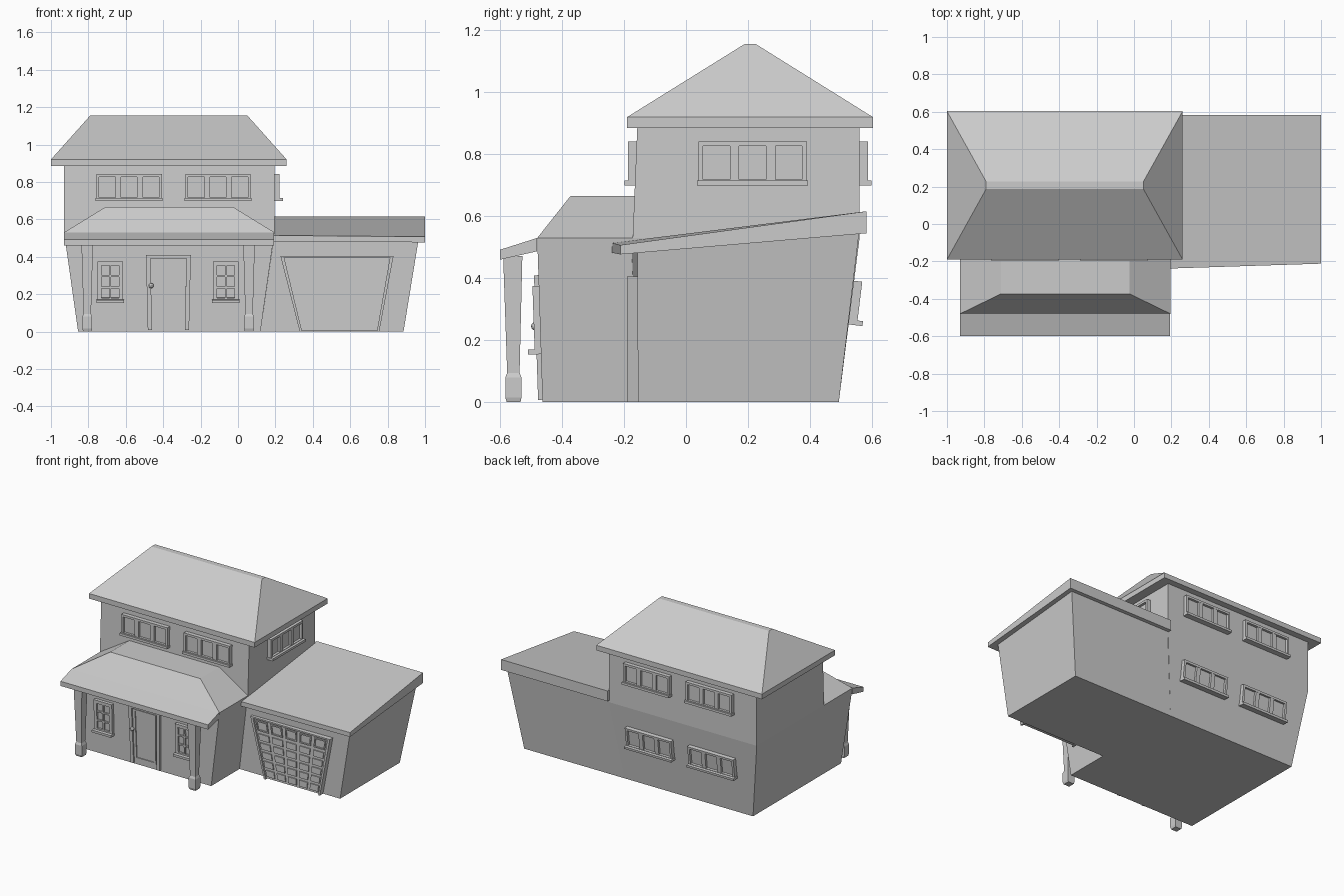
import bpy, bmesh
from math import pi
from mathutils import Matrix, Vector

if "Cube" in bpy.data.objects:
    bpy.data.objects.remove(bpy.data.objects["Cube"])


def finish(name, bm):
    bmesh.ops.recalc_face_normals(bm, faces=bm.faces)
    me = bpy.data.meshes.new(name)
    bm.to_mesh(me)
    bm.free()
    ob = bpy.data.objects.new(name, me)
    bpy.context.collection.objects.link(ob)
    return ob


def loft(name, rings, caps=(True, True), skip=()):
    """Join equal-length point rings; skip lists the side indices left open."""
    bm = bmesh.new()
    vs = [[bm.verts.new(p) for p in r] for r in rings]
    n = len(vs[0])
    for a, b in zip(vs, vs[1:]):
        for i in range(n):
            if i not in skip:
                j = (i + 1) % n
                bm.faces.new((a[i], a[j], b[j], b[i]))
    if caps[0]:
        bm.faces.new(vs[0])
    if caps[1]:
        bm.faces.new(vs[-1])
    return finish(name, bm)


def rect(x0, x1, y0, y1, z):
    # side order: 0 front, 1 right, 2 back, 3 left
    return [(x0, y0, z), (x1, y0, z), (x1, y1, z), (x0, y1, z)]


def boxes(name, parts, loc, turn=0, tilt=0, flare=0, shift=0):
    """Boxes in wall space (x along wall, -y outward), flared with height, then placed."""
    m = Matrix.Translation(loc) @ Matrix.Rotation(turn, 4, 'Z') @ Matrix.Rotation(tilt, 4, 'X')
    bm = bmesh.new()
    for x0, x1, y0, y1, z0, z1 in parts:
        for v in bmesh.ops.create_cube(bm, size=1)['verts']:
            x, y, z = (x0 + (v.co.x + .5) * (x1 - x0), y0 + (v.co.y + .5) * (y1 - y0),
                       z0 + (v.co.z + .5) * (z1 - z0))
            v.co = m @ Vector((x * (1 + flare * z) + shift * z, y, z))
    return finish(name, bm)


def window(name, loc, w, h, cols, rows, edge, bar, depth, sill, turn=0, tilt=0):
    """Framed window with recessed panes and a sill; loc is bottom centre on the wall."""
    hw = w / 2
    p = [(-hw, -hw + edge, -depth, .01, 0, h), (hw - edge, hw, -depth, .01, 0, h),
         (-hw + edge, hw - edge, -depth, .01, 0, edge),
         (-hw + edge, hw - edge, -depth, .01, h - edge, h),
         (-hw + edge, hw - edge, -depth * .4, .01, edge, h - edge),
         (-hw - .004, hw + .004, -sill, .01, -.004, .012)]
    cw, ch = (w - 2 * edge + bar) / cols, (h - 2 * edge + bar) / rows
    for i in range(1, cols):
        x = -hw + edge + i * cw - bar
        p.append((x, x + bar, -depth * .95, 0, edge, h - edge))
    for j in range(1, rows):
        z = edge + j * ch - bar
        p.append((-hw + edge, hw - edge, -depth * .9, 0, z, z + bar))
    boxes(name, p, loc, turn, tilt)


# Main house walls: flared lower storey, straight upper storey
loft("house_walls", [rect(-.855, .12, -.155, .493, 0),
                     rect(-.93, .195, -.172, .56, .53),
                     rect(-.93, .195, -.157, .56, .89)], caps=(True, False))

# Front room behind the porch, and garage walls
loft("front_room_walls", [rect(-.855, .12, -.463, -.155, 0),
                          rect(-.93, .195, -.48, -.172, .53)], caps=(True, False), skip=(2,))
loft("garage_walls", [rect(.12, .885, -.155, .493, 0),
                      [(.19, -.175, .49), (.965, -.157, .49), (.972, .56, .56), (.195, .56, .56)]],
     caps=(True, False), skip=(3,))

# Main hip roof with narrow flat ridge
loft("main_roof", [rect(-1, .26, -.19, .603, .885), rect(-1, .26, -.19, .603, .92),
                   rect(-.79, .05, .188, .226, 1.155)])

# Porch roof: hipped top and shallow front skirt
loft("porch_roof", [rect(-.93, .195, -.48, -.165, .53),
                    rect(-.71, -.025, -.373, -.165, .665)], caps=(False, True))
profile = [(-.6, .46), (-.48, .487), (-.48, .53), (-.6, .492)]
loft("porch_roof_skirt", [[(x, y, z) for y, z in profile] for x in (-.93, .192)])

# Garage lean-to roof slab
loft("garage_roof", [
    [(.19, -.238, .482), (1, -.212, .477), (1, .582, .545), (.19, .582, .545)],
    [(.19, -.238, .514), (1, -.212, .507), (1, .582, .616), (.19, .582, .616)]])

# Porch columns: chamfered base block, shaft widening upward
for side, cx in (("left", -.806), ("right", .059)):
    rings = [rect(cx - r, cx + r, y - r, y + r, z) for z, r, y in
             ((0, .022, -.556), (.015, .026, -.557), (.08, .026, -.557), (.095, .02, -.557),
              (.472, .031, -.559))]
    loft(side + "_porch_column", rings)

# Triple windows: upper front, upper back, lower back, and the right side
for side, cx in (("left", -.582), ("right", -.107)):
    spec = (.35, .138, 3, 1, .015, .03, .027)
    window("upper_front_window_" + side, (cx, -.16, .703), *spec, .038)
    window("upper_back_window_" + side, (cx, .56, .703), *spec, .038, turn=pi)
    window("lower_back_window_" + side, (cx, .525, .255), *spec, .045, turn=pi, tilt=.124)
window("side_window", (.195, .215, .703), .35, .138, 3, 1, .015, .03, .028, .045, turn=pi / 2)

# Porch windows with small panes
for side, cx in (("left", -.683), ("right", -.065)):
    window("porch_window_" + side, (cx, -.468, .159), .138, .216, 2, 3, .022, .01, .02, .042,
           tilt=.035)

# Front door: casing, leaf and raised rim around the panel
door = [(-.11, -.088, -.014, .01, .008, .41), (.088, .11, -.014, .01, .008, .41),
        (-.088, .088, -.014, .01, .39, .41), (-.088, .088, -.004, .01, .008, .39),
        (-.078, -.066, -.01, 0, .04, .385), (.066, .078, -.01, 0, .04, .385),
        (-.066, .066, -.01, 0, .04, .052), (-.066, .066, -.01, 0, .373, .385)]
boxes("front_door", door, (-.372, -.463, 0), tilt=.033, flare=.22)
bm = bmesh.new()
bmesh.ops.create_icosphere(bm, subdivisions=2, radius=.014,
                           matrix=Matrix.Translation((-.464, -.486, .245)))
finish("door_knob", bm)

# Garage door: frame, leaf, five framed windows and a grid of raised panels
hw, gd = .2125, []
gd += [(-hw, -.2, -.035, .01, 0, .405), (.2, hw, -.035, .01, 0, .405),
       (-.2, .2, -.035, .01, .395, .405), (-.2, .2, -.024, .01, .005, .395)]
for i in range(5):
    c = (i - 2) * .08
    a, b = c - .031, c + .031
    gd += [(a, a + .006, -.031, 0, .318, .386), (b - .006, b, -.031, 0, .318, .386),
           (a, b, -.031, 0, .318, .326), (a, b, -.031, 0, .378, .386)]
    for j in range(5):
        z = .02 + j * .059
        gd.append((c - .03, c + .03, -.031, 0, z, z + .042))
boxes("garage_door", gd, (.5425, -.155, 0), flare=1.045, shift=-.033)
